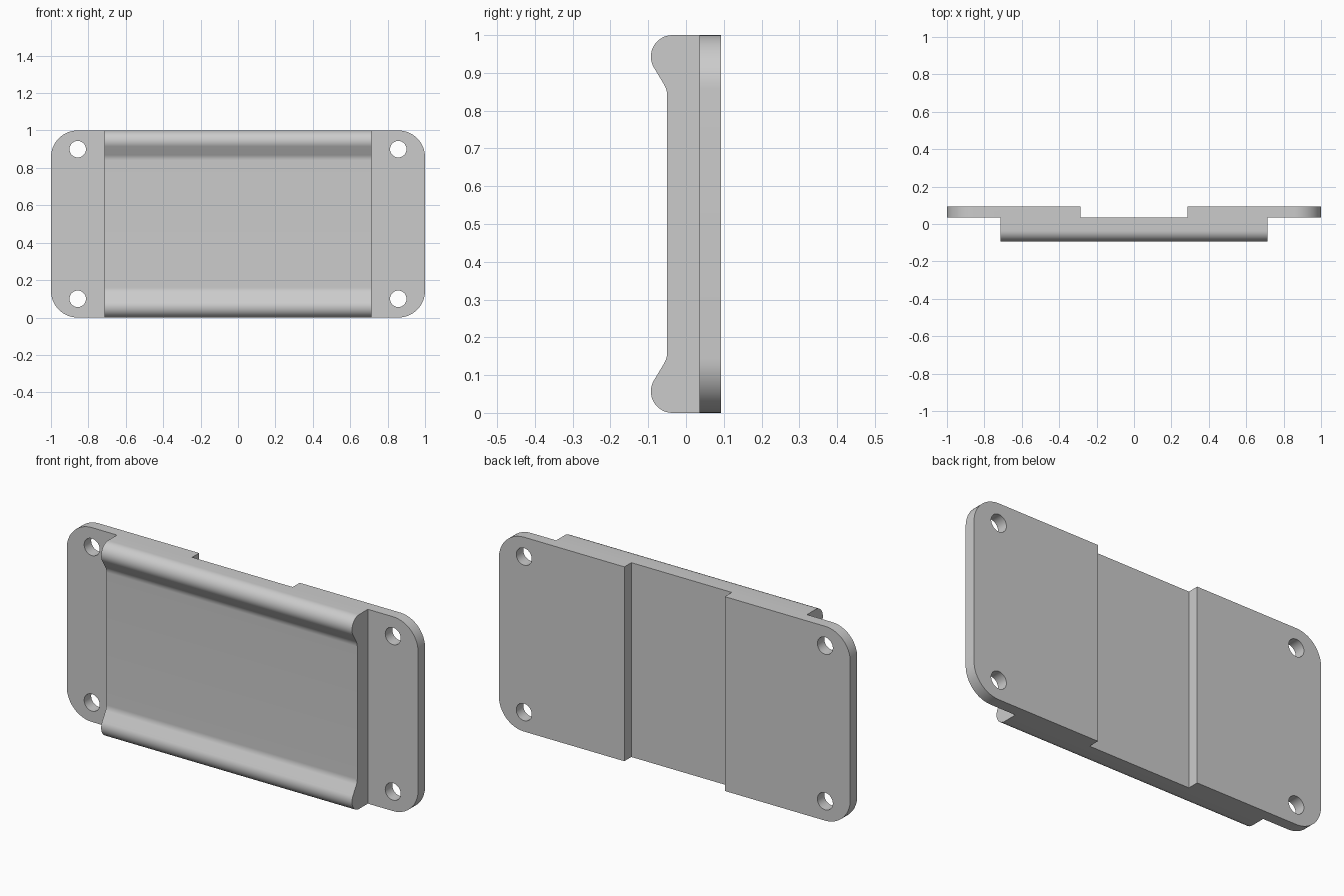
import bpy
import bmesh
from math import cos, sin, radians

cube = bpy.data.objects.get("Cube")
if cube:
    bpy.data.objects.remove(cube, do_unlink=True)

grey = bpy.data.materials.new("light grey")
grey.use_nodes = True
colour = (0.6, 0.6, 0.6, 1)
grey.diffuse_color = colour
grey.node_tree.nodes["Principled BSDF"].inputs["Base Color"].default_value = colour

BACK, STEP, FLOOR = 0.093, 0.036, -0.05   # depths along y
BAR_X, GROOVE_X = 0.714, 0.286            # half widths


def arc(cx, cy, r, start, end, n=16):
    angles = [radians(start + (end - start) * i / n) for i in range(n + 1)]
    return [(cx + r * cos(a), cy + r * sin(a)) for a in angles]


def prism(name, points, axis, low, high):
    """Extrude a closed outline along x (points are y, z) or y (points are x, z)."""
    bm = bmesh.new()
    place = (lambda p: (low, *p)) if axis == 0 else (lambda p: (p[0], low, p[1]))
    face = bm.faces.new([bm.verts.new(place(p)) for p in points])
    grown = bmesh.ops.extrude_face_region(bm, geom=[face])["geom"]
    shift = [0, 0, 0]
    shift[axis] = high - low
    bmesh.ops.translate(bm, vec=shift,
                        verts=[v for v in grown if isinstance(v, bmesh.types.BMVert)])
    bmesh.ops.recalc_face_normals(bm, faces=bm.faces)
    mesh = bpy.data.meshes.new(name)
    bm.to_mesh(mesh)
    bm.free()
    mesh.materials.append(grey)
    obj = bpy.data.objects.new(name, mesh)
    bpy.context.collection.objects.link(obj)
    return obj


def combine(target, other, operation):
    mod = target.modifiers.new(operation.lower(), "BOOLEAN")
    mod.operation, mod.solver, mod.object = operation, "EXACT", other
    bpy.context.view_layer.objects.active = target
    bpy.ops.object.modifier_apply(modifier=mod.name)
    bpy.data.objects.remove(other, do_unlink=True)


# Mounting plate with rounded corners
r = 0.143
outline = []
for i, (cx, cz) in enumerate([(1 - r, 1 - r), (r - 1, 1 - r), (r - 1, r), (1 - r, r)]):
    outline += arc(cx, cz, r, 90 * i, 90 * i + 90)
plate = prism("mounting_plate", outline, 1, STEP, BACK)

# Raised bar with a rounded lip along its lower and upper edges
r = 0.057
lower = arc(r - BACK, r, r, 270, 150) + arc(FLOOR - r, 0.16, r, -30, 0, 8)
upper = [(y, 1 - z) for y, z in reversed(lower)]
inside = (STEP + BACK) / 2
bar = prism("lipped_bar", [(inside, 0)] + lower + upper + [(inside, 1)],
            0, -BAR_X, BAR_X)
combine(plate, bar, "UNION")

# Groove across the back
groove = prism("groove_cutter", [(STEP, -1), (1, -1), (1, 2), (STEP, 2)],
               0, -GROOVE_X, GROOVE_X)
combine(plate, groove, "DIFFERENCE")

# Screw holes
for x in (-0.857, 0.857):
    for z in (0.1, 0.9):
        hole = prism("hole_cutter", arc(x, z, 0.044, 0, 360, 40)[:-1], 1, -1, 1)
        combine(plate, hole, "DIFFERENCE")

bpy.ops.object.select_all(action="DESELECT")
plate.select_set(True)
bpy.context.view_layer.objects.active = plate
bpy.ops.object.shade_smooth_by_angle(angle=radians(30))
